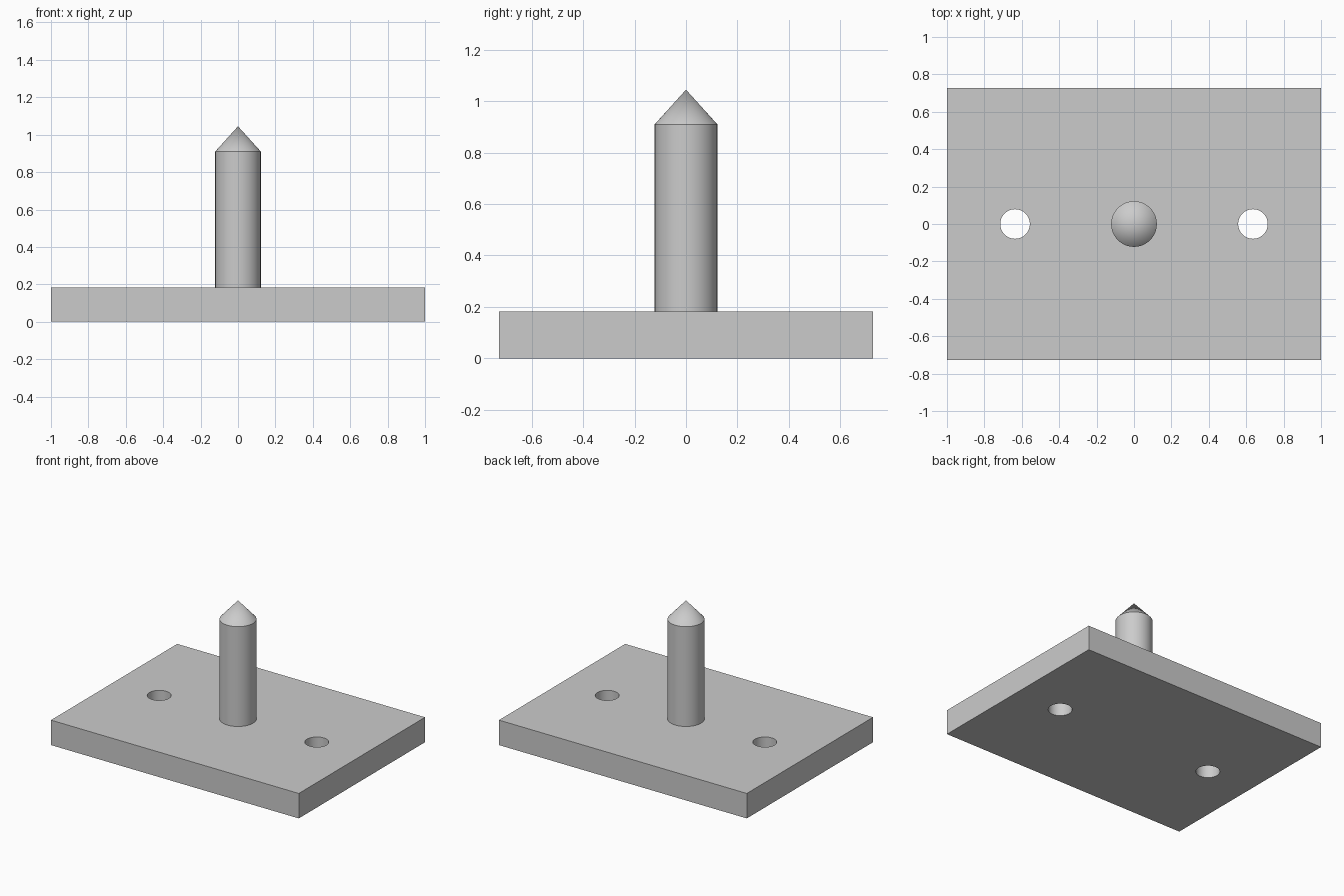
import bpy
import math

old = bpy.data.objects.get("Cube")
if old:
    bpy.data.objects.remove(old, do_unlink=True)

PLATE_TOP = 0.182
SHOULDER = 0.91
TIP = 1.045
PIN_RADIUS = 0.122

# One plain grey for everything
grey = bpy.data.materials.new("plain_grey")
grey.use_nodes = True
colour = (0.6, 0.6, 0.6, 1)
grey.diffuse_color = colour
grey.node_tree.nodes["Principled BSDF"].inputs["Base Color"].default_value = colour


def finish(name):
    obj = bpy.context.object
    obj.name = name
    obj.data.materials.append(grey)
    return obj


# Rectangular base plate
bpy.ops.mesh.primitive_cube_add(size=1, location=(0, 0, PLATE_TOP / 2))
plate = finish("base_plate")
plate.scale = (2, 1.455, PLATE_TOP)
bpy.ops.object.transform_apply(location=False, rotation=False, scale=True)

# Two through holes, one each side of the pin
for side, x in (("left", 0.636), ("right", -0.636)):
    bpy.ops.mesh.primitive_cylinder_add(
        vertices=64, radius=0.079, depth=1, location=(x, 0, PLATE_TOP / 2))
    cutter = finish(side + "_hole_cutter")
    cut = plate.modifiers.new(side + "_hole", "BOOLEAN")
    cut.operation = "DIFFERENCE"
    cut.solver = "EXACT"
    cut.object = cutter
    bpy.context.view_layer.objects.active = plate
    bpy.ops.object.modifier_apply(modifier=cut.name)
    bpy.data.objects.remove(cutter, do_unlink=True)

# Round pin shaft, open ended between plate and tip
bpy.ops.mesh.primitive_cylinder_add(
    vertices=64, radius=PIN_RADIUS, depth=SHOULDER - PLATE_TOP,
    end_fill_type="NOTHING", location=(0, 0, (SHOULDER + PLATE_TOP) / 2))
shaft = finish("pin_shaft")

# Conical pin tip
bpy.ops.mesh.primitive_cone_add(
    vertices=64, radius1=PIN_RADIUS, radius2=0, depth=TIP - SHOULDER,
    end_fill_type="NOTHING", location=(0, 0, (TIP + SHOULDER) / 2))
tip = finish("pin_tip")

# Smooth the round walls, keep the edges sharp
for obj in (plate, shaft, tip):
    bpy.ops.object.select_all(action="DESELECT")
    obj.select_set(True)
    bpy.context.view_layer.objects.active = obj
    bpy.ops.object.shade_smooth_by_angle(angle=math.radians(30))
